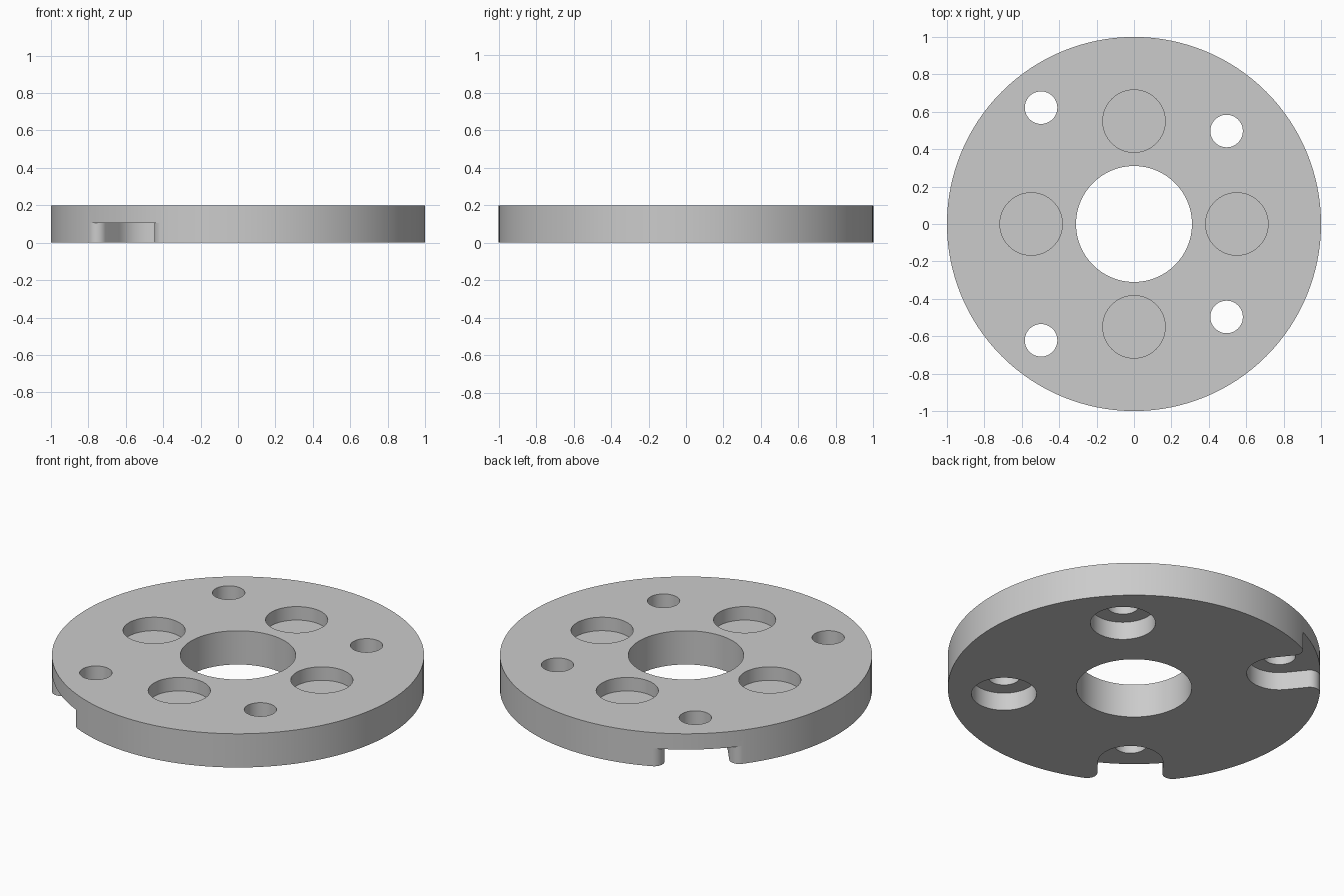
import bpy
import bmesh
from math import pi, sin, cos, sqrt, atan2, asin, hypot

cube = bpy.data.objects.get("Cube")
if cube:
    bpy.data.objects.remove(cube, do_unlink=True)

THICK = 0.2
POCKET_FLOOR = 0.12
BORE_ROOF = 0.106
BORE_R = 0.175
FILLET = 0.055

grey = bpy.data.materials.new("light grey metal")
grey.use_nodes = True
colour = (0.6, 0.6, 0.6, 1)
grey.diffuse_color = colour
grey.node_tree.nodes["Principled BSDF"].inputs["Base Color"].default_value = colour


def arc(cx, cy, r, start, end, n):
    return [(cx + r * cos(start + (end - start) * i / n),
             cy + r * sin(start + (end - start) * i / n)) for i in range(n + 1)]


def circle(cx, cy, r, n=64):
    return arc(cx, cy, r, 0, 2 * pi, n)[:-1]


def prism(name, outline, z0, z1):
    """Extrude a closed outline between two heights."""
    bm = bmesh.new()
    face = bm.faces.new([bm.verts.new((x, y, z0)) for x, y in outline])
    top = bmesh.ops.extrude_face_region(bm, geom=[face])["geom"]
    verts = [v for v in top if isinstance(v, bmesh.types.BMVert)]
    bmesh.ops.translate(bm, verts=verts, vec=(0, 0, z1 - z0))
    bmesh.ops.recalc_face_normals(bm, faces=bm.faces)
    mesh = bpy.data.meshes.new(name)
    bm.to_mesh(mesh)
    bm.free()
    mesh.materials.append(grey)
    obj = bpy.data.objects.new(name, mesh)
    bpy.context.collection.objects.link(obj)
    return obj


def cut(outline, z0, z1):
    """Subtract a prism from the disc."""
    cutter = prism("cutter", outline, z0, z1)
    cutter.hide_render = True
    mod = disc.modifiers.new("cut", "BOOLEAN")
    mod.operation = "DIFFERENCE"
    mod.solver = "EXACT"
    mod.object = cutter
    bpy.ops.object.modifier_apply(modifier=mod.name)
    bpy.data.objects.remove(cutter, do_unlink=True)


def slot_outline(x, y):
    """Round-ended radial slot with filleted mouth, open at the rim."""
    dist, turn = hypot(x, y), atan2(y, x)
    side = BORE_R + FILLET
    along = sqrt((1 - FILLET) ** 2 - side ** 2)
    mouth = asin(side / (1 - FILLET))
    inner = arc(dist, 0, BORE_R, pi / 2, 3 * pi / 2, 32)
    flare = arc(along, -side, FILLET, pi / 2, -mouth, 12)
    outer = [(1.1 * cos(mouth), -1.1 * sin(mouth))]
    lower = flare + outer
    upper = [(u, -v) for u, v in reversed(lower)]
    return [(u * cos(turn) - v * sin(turn), u * sin(turn) + v * cos(turn))
            for u, v in inner + lower + upper]


# Flat round disc
disc = prism("flange_disc", circle(0, 0, 1, 128), 0, THICK)
bpy.context.view_layer.objects.active = disc
disc.select_set(True)

# Central bore
cut(circle(0, 0, 0.31, 96), -0.1, THICK + 0.1)

# Four blind pockets in the top face
for k in range(4):
    a = k * pi / 2
    cut(circle(0.55 * cos(a), 0.55 * sin(a), 0.167), POCKET_FLOOR, THICK + 0.1)

# Bolt holes, with counterbores on one side and open slots on the other
for s in (-1, 1):
    cut(circle(0.495, s * 0.497, BORE_R), -0.1, BORE_ROOF)
    cut(slot_outline(-0.497, s * 0.622), -0.1, BORE_ROOF)
    for x, y in ((0.495, 0.497), (-0.497, 0.622)):
        cut(circle(x, s * y, 0.087, 48), -0.2, THICK + 0.1)

# Smooth walls with crisp rims
bpy.ops.object.shade_smooth_by_angle(angle=pi / 6)
